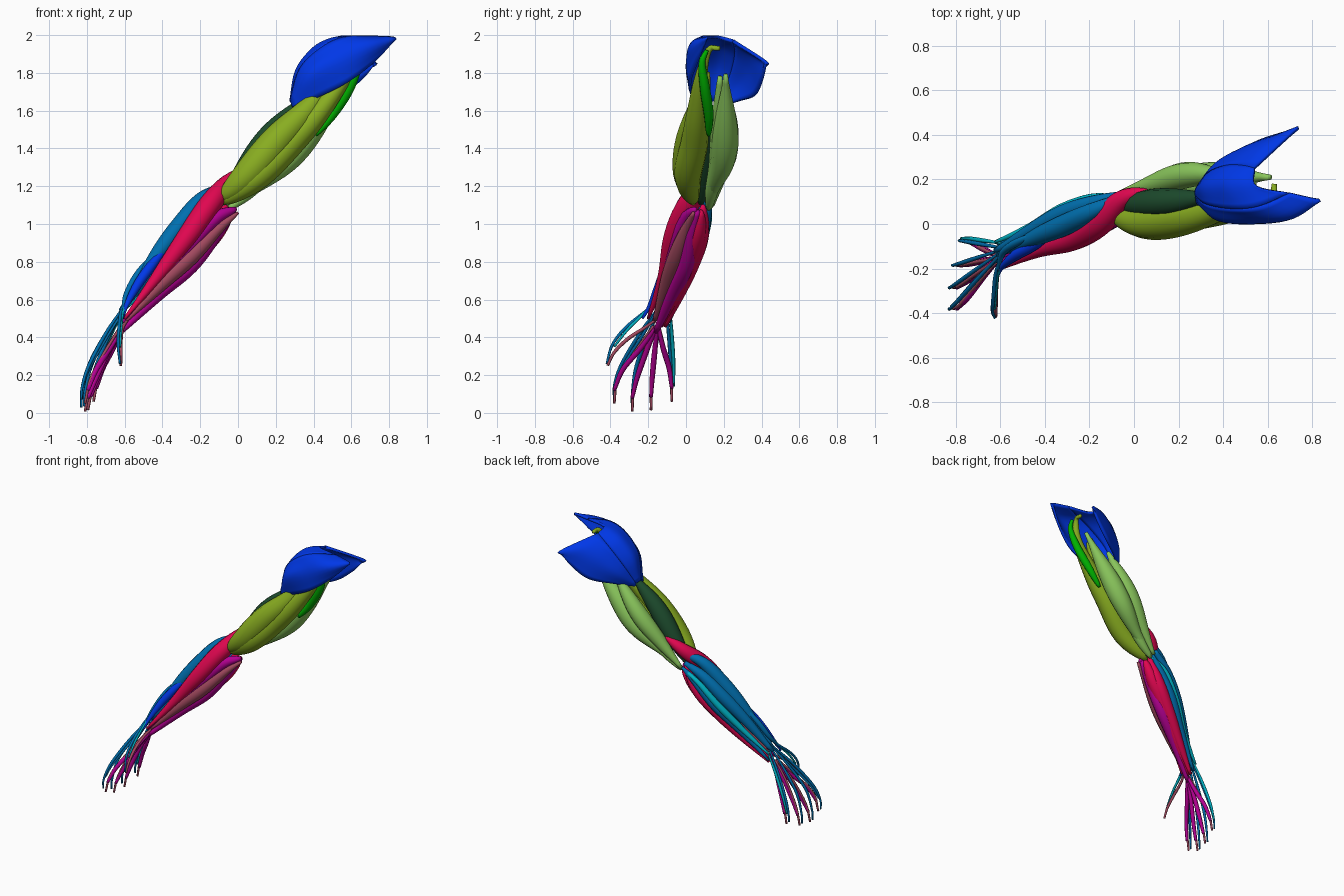
import bpy, bmesh, math
from mathutils import Vector

cube = bpy.data.objects.get("Cube")
if cube:
    bpy.data.objects.remove(cube, do_unlink=True)


def material(name, *rgb):
    mat = bpy.data.materials.new(name)
    mat.use_nodes = True
    mat.diffuse_color = (*rgb, 1)
    mat.node_tree.nodes["Principled BSDF"].inputs["Base Color"].default_value = (*rgb, 1)
    return mat


BLUE = material("royal blue", 0, .04, .82)
OLIVE = material("olive green", .25, .42, .015)
FOREST = material("forest green", .012, .07, .026)
BRIGHT = material("bright green", 0, .45, 0)
LEAF = material("leaf green", .26, .58, .11)
CRIMSON = material("crimson", .75, .002, .08)
STEEL = material("steel blue", 0, .16, .43)
CYAN = material("cyan", 0, .45, .56)
MAGENTA = material("magenta", .46, 0, .29)
ROSE = material("dusty rose", .38, .07, .12)


def smooth_path(points, steps):
    """Catmull-Rom curve through the points."""
    p = [Vector(q) for q in points]
    p = [p[0] * 2 - p[1]] + p + [p[-1] * 2 - p[-2]]
    out = []
    for a, b, c, d in zip(p, p[1:], p[2:], p[3:]):
        for i in range(steps):
            t = i / steps
            out.append(b + (c - a) * (t / 2) + (a * 2 - b * 5 + c * 4 - d) * (t * t / 2)
                       + (b * 3 - a - c * 3 + d) * (t ** 3 / 2))
    return out + [p[-2]]


def finish(bm, name, mat):
    bmesh.ops.recalc_face_normals(bm, faces=bm.faces)
    mesh = bpy.data.meshes.new(name)
    bm.to_mesh(mesh)
    bm.free()
    mesh.materials.append(mat)
    obj = bpy.data.objects.new(name, mesh)
    bpy.context.collection.objects.link(obj)
    mesh.shade_smooth()
    return obj


def skin(bm, rows, closed):
    """Bridge rows of vertices with quads."""
    for a, b in zip(rows, rows[1:]):
        n = len(a)
        for i in range(n if closed else n - 1):
            j = (i + 1) % n
            bm.faces.new((a[i], a[j], b[j], b[i]))


def muscle(name, mat, belly, points, peak=.45, tip=.008, sharp=1.2, sides=12):
    """Spindle swept along a path: thin tendons at the ends, thickest at peak."""
    path = smooth_path(points, 6)
    lengths = [0]
    for a, b in zip(path, path[1:]):
        lengths.append(lengths[-1] + (b - a).length)
    skew = math.log(.5) / math.log(peak)
    bm = bmesh.new()
    rings = []
    for i, p in enumerate(path):
        t = lengths[i] / lengths[-1]
        r = tip + (belly - tip) * max(0, math.sin(math.pi * t ** skew)) ** sharp
        along = (path[min(i + 1, len(path) - 1)] - path[max(i - 1, 0)]).normalized()
        u = along.cross(Vector((0, 1, 0))).normalized()
        v = along.cross(u)
        angles = [math.tau * k / sides for k in range(sides)]
        rings.append([bm.verts.new(p + (u * math.cos(a) + v * math.sin(a)) * r) for a in angles])
    skin(bm, rings, True)
    bm.faces.new(rings[0])
    bm.faces.new(rings[-1])
    return finish(bm, name, mat)


def sheet(name, mat, *fibres):
    """Flat curved muscle spanned across several fibre lines."""
    lines = [smooth_path(f, 5) for f in fibres]
    bm = bmesh.new()
    rows = [[bm.verts.new(p) for p in smooth_path(across, 5)] for across in zip(*lines)]
    skin(bm, rows, False)
    obj = finish(bm, name, mat)
    shell = obj.modifiers.new("thickness", "SOLIDIFY")
    shell.thickness = .016
    shell.offset = 0
    return obj


# Shoulder cap: three heads sharing their border fibres
front_low = [(.29, .09, 1.62), (.42, .04, 1.67), (.58, .02, 1.75), (.72, .06, 1.86), (.825, .11, 1.975)]
front_mid = [(.285, .1, 1.64), (.38, .02, 1.79), (.55, .01, 1.88), (.7, .03, 1.95), (.825, .11, 1.985)]
front_top = [(.28, .13, 1.65), (.33, .09, 1.82), (.44, .07, 1.93), (.56, .08, 1.985), (.7, .14, 1.99)]
side_mid = [(.28, .15, 1.65), (.31, .17, 1.81), (.39, .18, 1.92), (.47, .18, 1.97), (.55, .17, 1.99)]
back_top = [(.29, .17, 1.64), (.34, .23, 1.77), (.42, .26, 1.88), (.49, .26, 1.94), (.54, .25, 1.97)]
back_mid = [(.29, .17, 1.63), (.37, .27, 1.72), (.48, .33, 1.8), (.6, .37, 1.87), (.725, .42, 1.86)]
back_low = [(.3, .17, 1.62), (.4, .27, 1.65), (.54, .36, 1.68), (.65, .4, 1.76), (.725, .42, 1.845)]
sheet("shoulder_front_head", BLUE, front_low, front_mid, front_top)
sheet("shoulder_middle_head", BLUE, front_top, side_mid, back_top)
sheet("shoulder_back_head", BLUE, back_top, back_mid, back_low)

# Upper arm, front group
muscle("biceps_long_head", OLIVE, .086,
       [(-.09, .035, 1.13), (.05, .01, 1.26), (.22, .03, 1.455), (.38, .07, 1.62), (.5, .11, 1.8)], .38, .018, .9)
muscle("biceps_short_head", OLIVE, .076,
       [(-.09, .04, 1.11), (.1, .01, 1.25), (.28, .045, 1.43), (.42, .06, 1.58),
        (.57, .08, 1.78), (.62, .12, 1.92), (.63, .18, 1.93)], .32, .012, 1.1)
muscle("brachialis", FOREST, .065,
       [(-.08, .08, 1.11), (.03, .09, 1.27), (.17, .1, 1.47), (.32, .12, 1.64)], .5, .015, .8)
muscle("coracobrachialis", BRIGHT, .028,
       [(.41, .12, 1.47), (.5, .12, 1.58), (.59, .1, 1.72), (.64, .085, 1.85), (.65, .11, 1.92)], .45, .01, .8)

# Upper arm, back group
muscle("triceps_long_head", LEAF, .07,
       [(-.04, .13, 1.09), (.1, .15, 1.2), (.27, .2, 1.35), (.43, .21, 1.55), (.61, .21, 1.79)], .52, .012, 1.4)
muscle("triceps_lateral_head", LEAF, .06,
       [(-.06, .14, 1.1), (.08, .175, 1.26), (.24, .22, 1.46), (.42, .22, 1.7)], .54, .012, 1)
muscle("triceps_medial_head", LEAF, .045,
       [(-.05, .12, 1.08), (.06, .135, 1.17), (.2, .165, 1.32), (.4, .17, 1.55), (.54, .18, 1.78)], .42, .012, .9)

# Forearm, thumb side and palm side
muscle("brachioradialis", CRIMSON, .06,
       [(.06, .15, 1.3), (-.05, .11, 1.22), (-.15, .01, 1.1), (-.27, -.065, .93),
        (-.42, -.115, .73), (-.6, -.2, .5)], .34)
muscle("deep_flexor", CRIMSON, .052,
       [(-.03, .08, 1.07), (-.12, .06, .95), (-.25, .02, .82), (-.42, -.05, .64), (-.6, -.13, .46)], .35, .01, 1)
muscle("inner_flexor", CRIMSON, .045,
       [(-.06, .09, 1.1), (-.15, .08, .94), (-.28, .03, .79), (-.44, -.04, .62), (-.6, -.11, .46)], .35, .01, 1)
muscle("palm_flexor", ROSE, .046,
       [(0, .04, 1.06), (-.11, 0, .97), (-.25, -.05, .83), (-.4, -.1, .69), (-.6, -.17, .48)], .45)
muscle("round_pronator", MAGENTA, .044,
       [(-.01, .05, 1.08), (-.12, .005, 1.03), (-.25, -.045, .9), (-.4, -.1, .73), (-.61, -.17, .48)], .32, .01)
muscle("finger_flexor", MAGENTA, .042,
       [(-.02, .06, 1.07), (-.12, .03, .94), (-.25, 0, .78), (-.42, -.07, .63), (-.62, -.16, .43)], .42, .014, 1)

# Forearm, back-of-hand side
muscle("radial_wrist_extensor", STEEL, .049,
       [(-.04, .13, 1.21), (-.18, .06, 1.14), (-.3, 0, 1), (-.44, -.06, .82), (-.61, -.14, .56)], .4)
muscle("finger_extensor", STEEL, .046,
       [(-.08, .13, 1.14), (-.2, .09, 1.06), (-.32, .04, .93), (-.45, -.03, .77), (-.62, -.12, .54)], .42, .014)
muscle("ulnar_wrist_extensor", STEEL, .041,
       [(-.06, .13, 1.1), (-.16, .1, 1), (-.28, .06, .86), (-.42, -.01, .7), (-.61, -.09, .48)], .4)
muscle("little_finger_extensor", CYAN, .024,
       [(-.05, .12, 1.09), (-.18, .12, 1.02), (-.32, .07, .86), (-.46, -.01, .69), (-.62, -.08, .53)])
muscle("long_thumb_muscle", BLUE, .027,
       [(-.36, -.04, .9), (-.45, -.095, .79), (-.53, -.14, .68), (-.59, -.19, .57), (-.61, -.23, .5)], .42, .006)
muscle("thumb_extensor_muscle", STEEL, .018,
       [(-.42, -.04, .86), (-.52, -.08, .75), (-.59, -.13, .63), (-.61, -.21, .54)])

# Finger tendons: palm side, tip and back of hand for each finger
fingers = {"index": (0, -.38, .05), "middle": (0, -.285, .008), "ring": (.015, -.185, .015),
           "little": (.045, -.075, .06)}
for finger, (shift, y, z) in fingers.items():
    def spot(x, t, height, wrist=-.15):
        return x + shift * t, wrist + (y - wrist) * t, height

    muscle(finger + "_flexor_tendon", MAGENTA, .015,
           [spot(-.61, .05, .45), spot(-.68, .4, .34), spot(-.75, .8, z + .18),
            spot(-.795, 1, z + .07)], .5, .01, sides=8)
    muscle(finger + "_deep_tendon", ROSE, .009,
           [spot(-.62, .1, .46), spot(-.7, .5, .33), spot(-.78, .92, z + .13),
            spot(-.81, 1, z)], .5, .007, sides=8)
    muscle(finger + "_extensor_tendon", STEEL, .01,
           [spot(-.6, .1, .57, -.11), spot(-.7, .5, .42, -.11), spot(-.79, .87, .25, -.11),
            spot(-.825, 1, z + .09), spot(-.83, 1, z + .02)], .5, .006, sides=8)

# Second extensor tendons of the two outer fingers
muscle("little_second_tendon", CYAN, .01,
       [(-.6, -.085, .55), (-.67, -.075, .42), (-.74, -.065, .26), (-.775, -.065, .14)], .5, .006, sides=8)
muscle("index_second_tendon", STEEL, .009,
       [(-.6, -.15, .55), (-.69, -.23, .41), (-.78, -.33, .25), (-.82, -.37, .15)], .5, .006, sides=8)

# Thumb tendons
muscle("thumb_long_extensor_tendon", STEEL, .009,
       [(-.56, -.1, .65), (-.615, -.2, .55), (-.63, -.32, .45), (-.635, -.39, .36), (-.625, -.42, .26)],
       .5, .006, sides=8)
muscle("thumb_short_extensor_tendon", CYAN, .008,
       [(-.57, -.15, .62), (-.61, -.22, .53), (-.62, -.31, .44), (-.625, -.38, .35)], .5, .006, sides=8)
muscle("thumb_flexor_tendon", ROSE, .01,
       [(-.58, -.15, .5), (-.61, -.22, .45), (-.62, -.31, .39), (-.62, -.38, .32), (-.62, -.415, .25)],
       .5, .007, sides=8)
